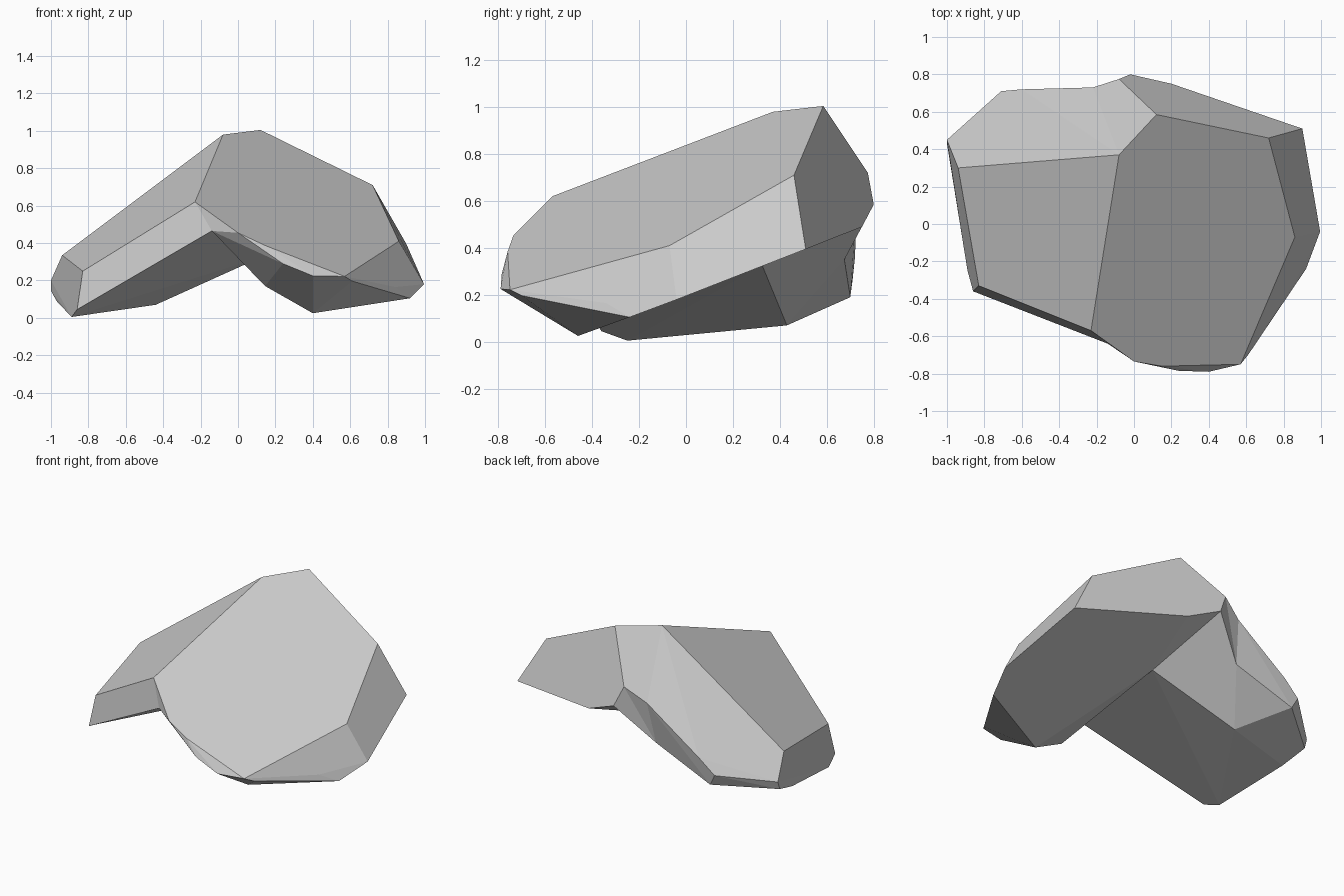
import bpy, bmesh, math

if "Cube" in bpy.data.objects:
    bpy.data.objects.remove(bpy.data.objects["Cube"])

# Corners of the crest where the two rock slabs meet, then each slab's own corners
crest = dict(back=(-.08, .37, .98), front=(-.23, -.57, .62),
             low=(-.14, -.64, .465), under=(.125, .325, .325))
notch_r = dict(r_hi=(-.08, .775, .72), r_lo=(-.02, .8, .585))
notch_l = dict(l_hi=(-.22, .73, .63), l_lo=(-.25, .675, .35))
right = [(.12, .585, 1.005), (.72, .46, .71), (.86, -.07, .41), (.57, -.75, .222),
         (0, -.735, .455), (.15, -.76, .385), (.24, -.785, .29), (.40, -.79, .225),
         (.40, -.46, .025), (.145, -.515, .17), (.92, -.24, .105), (.84, -.34, .165),
         (.61, -.70, .197), (.995, -.04, .18), (.90, .51, .395), (.20, .75, .49)]
left = [(-.94, .30, .335), (-.83, -.33, .25), (-.86, -.36, .045), (-.89, -.25, .005),
        (-.44, .43, .07), (-.60, .72, .36), (-.71, .71, .265), (-.67, .70, .19),
        (-1, .45, .20), (-1, .43, .145), (-.97, .255, .09)]

bm = bmesh.new()
v = {k: bm.verts.new(p) for d in (crest, notch_r, notch_l) for k, p in d.items()}


def slab(corners, notch):
    """Convex slab left open along the seam with its neighbour."""
    seam = [v[k] for k in (*crest, *notch)]
    bmesh.ops.convex_hull(bm, input=seam + [bm.verts.new(p) for p in corners])
    inner = [f for f in bm.faces if all(q in seam for q in f.verts)]
    bmesh.ops.delete(bm, geom=inner, context='FACES_ONLY')
    loose = [e for e in bm.edges if not e.link_faces]
    for e in loose:
        bm.edges.remove(e)


slab(right, notch_r)
slab(left, notch_l)

# Small notch at the back between the slabs
for names in (("back", "r_hi", "l_hi"), ("r_hi", "r_lo", "l_lo"),
              ("r_hi", "l_lo", "l_hi"), ("r_lo", "under", "l_lo")):
    bm.faces.new([v[k] for k in names])

# Merge nearly coplanar triangles into flat facets
bmesh.ops.recalc_face_normals(bm, faces=bm.faces[:])
bmesh.ops.dissolve_limit(bm, angle_limit=math.radians(4), verts=bm.verts[:], edges=bm.edges[:])
mesh = bpy.data.meshes.new("rock")
bm.to_mesh(mesh)
bm.free()
bpy.context.collection.objects.link(bpy.data.objects.new("rock", mesh))
